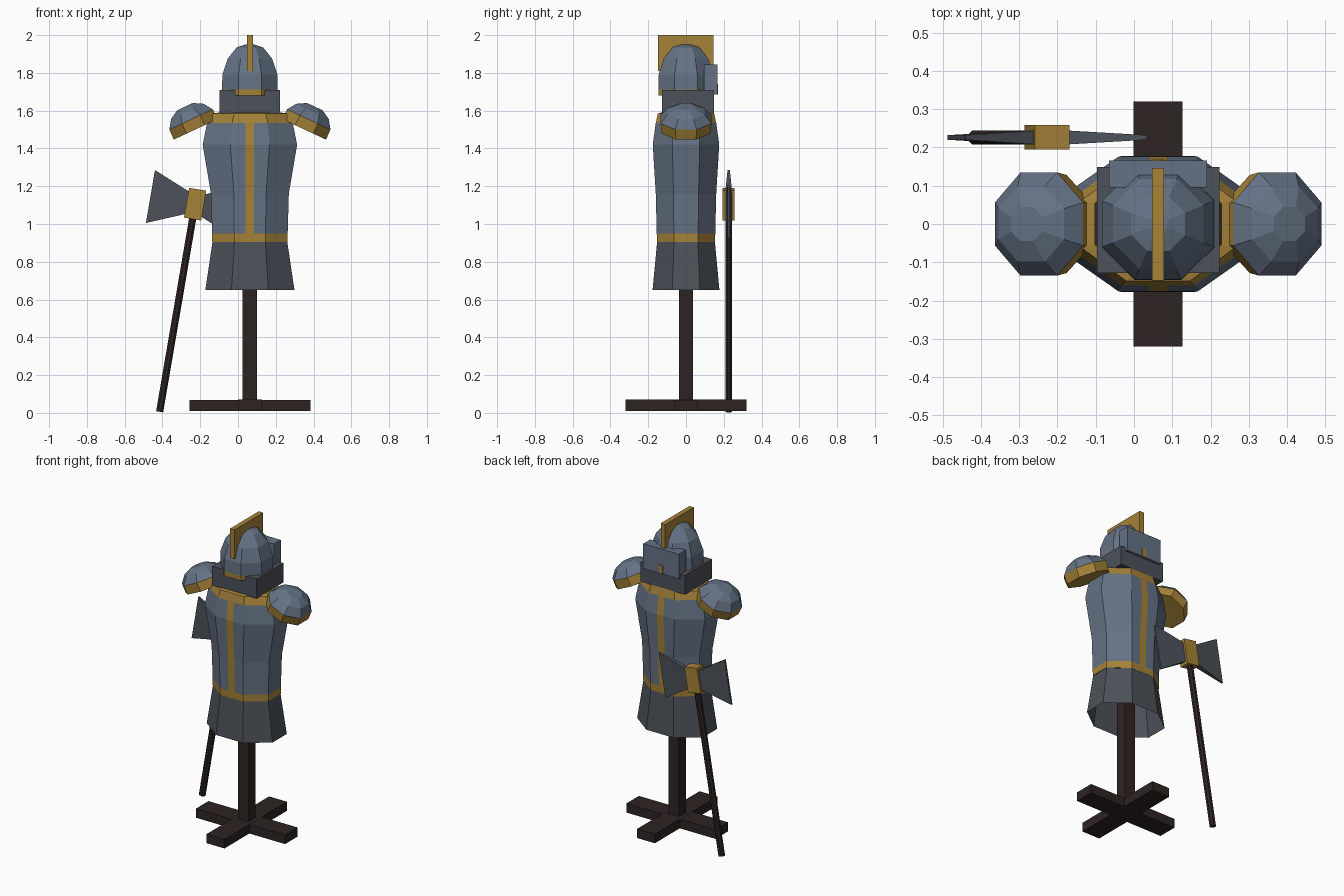
import bpy, bmesh
from math import cos, sin, pi, radians
from mathutils import Matrix, Vector

cube = bpy.data.objects.get("Cube")
if cube:
    bpy.data.objects.remove(cube)

CX = 0.063  # x of the stand's axis


def material(name, rgb):
    m = bpy.data.materials.new(name)
    m.use_nodes = True
    m.diffuse_color = (*rgb, 1)
    m.node_tree.nodes["Principled BSDF"].inputs["Base Color"].default_value = (*rgb, 1)
    return m


STEEL = material("blue_steel", (0.13, 0.17, 0.235))
IRON = material("dark_iron", (0.072, 0.082, 0.1))
GOLD = material("gold_trim", (0.38, 0.225, 0.04))
WOOD = material("dark_wood", (0.027, 0.017, 0.016))


def finish(name, bm, mats, matrix, rule=None):
    bmesh.ops.recalc_face_normals(bm, faces=bm.faces)
    if rule:
        for f in bm.faces:
            f.material_index = rule(f.calc_center_median(), f.normal)
    bm.transform(matrix)
    mesh = bpy.data.meshes.new(name)
    bm.to_mesh(mesh)
    bm.free()
    for m in mats:
        mesh.materials.append(m)
    ob = bpy.data.objects.new(name, mesh)
    bpy.context.collection.objects.link(ob)
    return ob


def box(name, mat, x, y, z, matrix=Matrix.Translation((CX, 0, 0))):
    """Box from (low, high) ranges."""
    bm = bmesh.new()
    bmesh.ops.create_cube(bm, size=1)
    for v in bm.verts:
        v.co = [sum(r) / 2 + c * (r[1] - r[0]) for r, c in zip((x, y, z), v.co)]
    return finish(name, bm, [mat], matrix)


def octagon_loft(rings, bottom=False, top=False):
    """Skin eight-sided rings given as (z, half width, half depth)."""
    bm = bmesh.new()
    loops = []
    for z, a, b in rings:
        k = cos(pi / 8)
        angles = [(i + 0.5) * pi / 4 for i in range(8)]
        loops.append([bm.verts.new((a * cos(t) / k, b * sin(t) / k, z)) for t in angles])
    for lo, hi in zip(loops, loops[1:]):
        for i in range(8):
            j = (i + 1) % 8
            bm.faces.new((lo[i], lo[j], hi[j], hi[i]))
    if bottom:
        bm.faces.new(loops[0])
    if top:
        bm.faces.new(loops[-1])
    return bm


AXIS = Matrix.Translation((CX, 0, 0))

# Wooden stand
box("base_beam_across", WOOD, (-0.32, 0.32), (-0.064, 0.064), (0.01, 0.069))
box("base_beam_front_to_back", WOOD, (-0.064, 0.064), (-0.32, 0.32), (0.011, 0.07))
box("post", WOOD, (-0.038, 0.038), (-0.037, 0.037), (0.07, 1.6))

# Flared skirt, open below
finish("skirt", octagon_loft([(0.65, 0.236, 0.177), (0.905, 0.198, 0.153)]), [IRON], AXIS)

# Breastplate with gold waist band, neck band and centre stripes
STRIPE = 0.023
bm = octagon_loft([(0.905, 0.2, 0.154), (0.95, 0.2, 0.155), (1.16, 0.206, 0.16),
                   (1.42, 0.25, 0.176), (1.535, 0.227, 0.16), (1.585, 0.2, 0.149),
                   (1.59, 0.165, 0.13)])
bm.normal_update()
for x in (-STRIPE, STRIPE):
    flat = [f for f in bm.faces if abs(f.normal.y) > 0.9]
    geom = list({e for f in flat for e in f.edges} | {v for f in flat for v in f.verts}) + flat
    bmesh.ops.bisect_plane(bm, geom=geom, plane_co=(x, 0, 0), plane_no=(1, 0, 0))
    bm.normal_update()


def trim(c, n):
    band = c.z < 0.95 or c.z > 1.535
    return int(band or (abs(c.x) < STRIPE and abs(n.y) > 0.9))


finish("breastplate", bm, [STEEL, GOLD], AXIS, trim)

# Shoulder domes, tilted outward
for side, s in (("right", -1), ("left", 1)):
    bm = octagon_loft([(0, 0.128, 0.128), (0.058, 0.127, 0.135), (0.105, 0.095, 0.098),
                       (0.133, 0.045, 0.045)], bottom=True, top=True)
    place = Matrix.Translation((CX + s * 0.287, 0, 1.501)) @ Matrix.Rotation(s * radians(25), 4, "Y")
    finish(side + "_shoulder_guard", bm, [STEEL, GOLD], place, lambda c, n: int(c.z < 0.058))

# Collar and helmet
box("collar", IRON, (-0.16, 0.16), (-0.128, 0.149), (1.585, 1.71))
bm = octagon_loft([(1.68, 0.145, 0.145), (1.712, 0.147, 0.146), (1.79, 0.146, 0.145),
                   (1.875, 0.118, 0.118), (1.935, 0.07, 0.07), (1.95, 0.025, 0.025)],
                  bottom=True, top=True)
finish("helmet", bm, [STEEL, GOLD], AXIS, lambda c, n: int(c.z < 1.71))
box("crest", GOLD, (-0.016, 0.016), (-0.147, 0.146), (1.81, 2.0))
box("helmet_back_plate", STEEL, (-0.128, 0.128), (0.095, 0.166), (1.685, 1.845))
box("back_plate_mark", GOLD, (-0.013, 0.013), (0.16, 0.17), (1.685, 1.74))

# Double axe leaning behind the stand
AXE = Matrix.Translation((-0.227, 0.226, 1.105)) @ Matrix.Rotation(radians(9.7), 4, "Y")
finish("axe_handle", octagon_loft([(-1.115, 0.019, 0.018), (0, 0.019, 0.018)], True, True),
       [WOOD], AXE)
box("axe_socket", GOLD, (-0.046, 0.046), (-0.032, 0.032), (-0.08, 0.08), AXE)
for side, s in (("outer", -1), ("inner", 1)):
    bm = bmesh.new()
    bmesh.ops.create_cube(bm, size=2)
    for v in bm.verts:
        edge = v.co.x * s > 0
        v.co = Vector((s * (0.24 if edge else 0.03),
                       v.co.y * (0.006 if edge else 0.019),
                       v.co.z * (0.142 if edge else 0.055)))
    finish(side + "_axe_blade", bm, [IRON], AXE)
